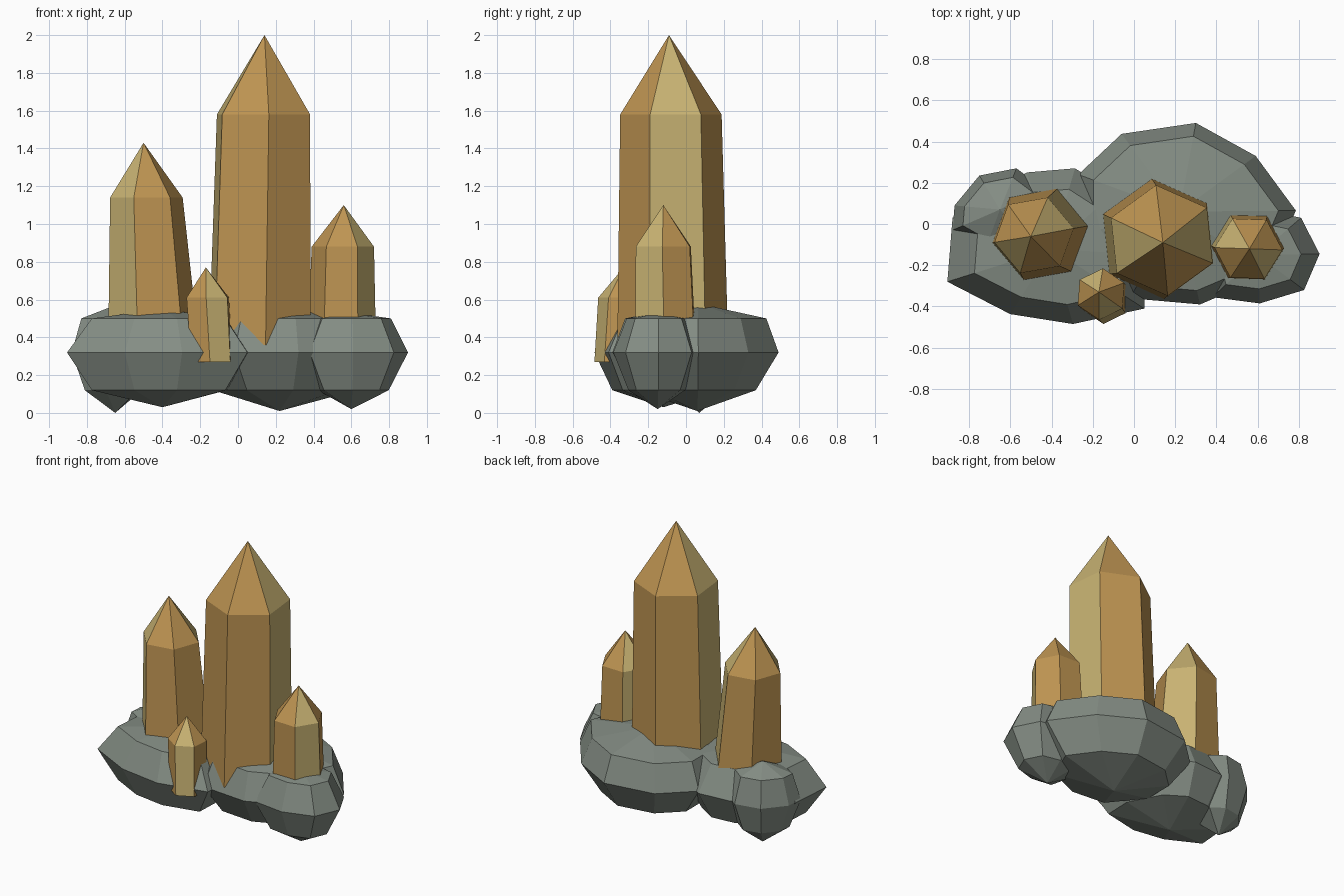
import bpy
import bmesh
from math import cos, sin, radians

old = bpy.data.objects.get("Cube")
if old:
    bpy.data.objects.remove(old, do_unlink=True)


def material(name, rgb):
    mat = bpy.data.materials.new(name)
    mat.use_nodes = True
    color = (*rgb, 1.0)
    mat.diffuse_color = color
    bsdf = next(n for n in mat.node_tree.nodes if n.type == 'BSDF_PRINCIPLED')
    bsdf.inputs["Base Color"].default_value = color
    bsdf.inputs["Roughness"].default_value = 0.8
    return mat


AMBER = material("amber", (0.52, 0.30, 0.085))
PALE_GOLD = material("pale_gold", (0.58, 0.45, 0.17))
STONE = material("grey_green_stone", (0.23, 0.265, 0.23))


def finish(bm, name, mats):
    bmesh.ops.recalc_face_normals(bm, faces=bm.faces)
    mesh = bpy.data.meshes.new(name)
    bm.to_mesh(mesh)
    bm.free()
    for mat in mats:
        mesh.materials.append(mat)
    obj = bpy.data.objects.new(name, mesh)
    bpy.context.collection.objects.link(obj)
    return obj


def bridge(bm, low, high):
    n = len(low)
    return [bm.faces.new((low[i], low[(i + 1) % n], high[(i + 1) % n], high[i]))
            for i in range(n)]


def fan(bm, ring, tip):
    n = len(ring)
    return [bm.faces.new((ring[i], ring[(i + 1) % n], tip)) for i in range(n)]


def crystal(name, base, base_r, shoulder, shoulder_r, tip, angle):
    """Six-sided prism with a pointed cap; two opposite sides are pale."""
    bm = bmesh.new()

    def hexagon(center, r):
        x, y, z = center
        turns = [radians(angle + 60 * k) for k in range(6)]
        return [bm.verts.new((x + r * cos(a), y + r * sin(a), z)) for a in turns]

    low = hexagon(base, base_r)
    high = hexagon(shoulder, shoulder_r)
    bm.faces.new(low)
    sides = bridge(bm, low, high)
    caps = fan(bm, high, bm.verts.new(tip))
    for k in (0, 3):
        sides[k].material_index = 1
        caps[k].material_index = 1
    return finish(bm, name, (AMBER, PALE_GOLD))


def rock(name, center, outline, upper, lower, top_z, bottom_z):
    """Faceted boulder: widest outline with a smaller ring above and below."""
    bm = bmesh.new()
    cx, cy = center

    def ring(scale, z):
        return [bm.verts.new((cx + (x - cx) * scale, cy + (y - cy) * scale, z))
                for x, y in outline]

    low, mid, high = ring(lower, 0.12), ring(1.0, 0.32), ring(upper, 0.5)
    bridge(bm, low, mid)
    bridge(bm, mid, high)
    fan(bm, low, bm.verts.new((cx, cy, bottom_z)))
    fan(bm, high, bm.verts.new((cx, cy, top_z)))
    return finish(bm, name, (STONE,))


# Crystals
crystal("main_crystal", (0.115, -0.07, 0.36), 0.295,
        (0.135, -0.08, 1.58), 0.27, (0.14, -0.09, 2.0), -24)
crystal("right_side_crystal", (-0.45, -0.05, 0.42), 0.24,
        (-0.485, -0.055, 1.14), 0.195, (-0.5, -0.06, 1.43), 10)
crystal("left_side_crystal", (0.55, -0.11, 0.4), 0.18,
        (0.555, -0.12, 0.88), 0.165, (0.56, -0.12, 1.1), -62)
crystal("small_front_crystal", (-0.14, -0.365, 0.27), 0.12,
        (-0.16, -0.34, 0.61), 0.125, (-0.17, -0.33, 0.77), -94)

# Rocks
rock("front_rock", (-0.4, -0.12),
     [(-0.905, -0.28), (-0.6, -0.437), (-0.296, -0.485), (0.05, -0.41),
      (0.06, -0.15), (-0.1, 0.15), (-0.286, 0.27), (-0.52, 0.25), (-0.88, 0.03)],
     0.74, 0.74, 0.55, 0.03)
rock("back_rock", (0.22, 0.06),
     [(0.785, 0.065), (0.59, 0.33), (0.3, 0.49), (-0.06, 0.437), (-0.27, 0.24),
      (-0.27, -0.05), (-0.02, -0.36), (0.32, -0.39), (0.65, -0.25)],
     0.85, 0.72, 0.58, 0.01)
rock("left_rock", (0.6, -0.15),
     [(0.9, -0.145), (0.825, -0.32), (0.61, -0.385), (0.38, -0.355),
      (0.33, -0.15), (0.42, 0.04), (0.62, 0.07), (0.81, 0.03)],
     0.7, 0.66, 0.53, 0.02)
rock("right_back_rock", (-0.65, 0.07),
     [(-0.45, 0.18), (-0.57, 0.27), (-0.75, 0.235), (-0.87, 0.09),
      (-0.88, -0.03), (-0.72, -0.12), (-0.48, -0.1)],
     0.78, 0.7, 0.57, 0.0)
